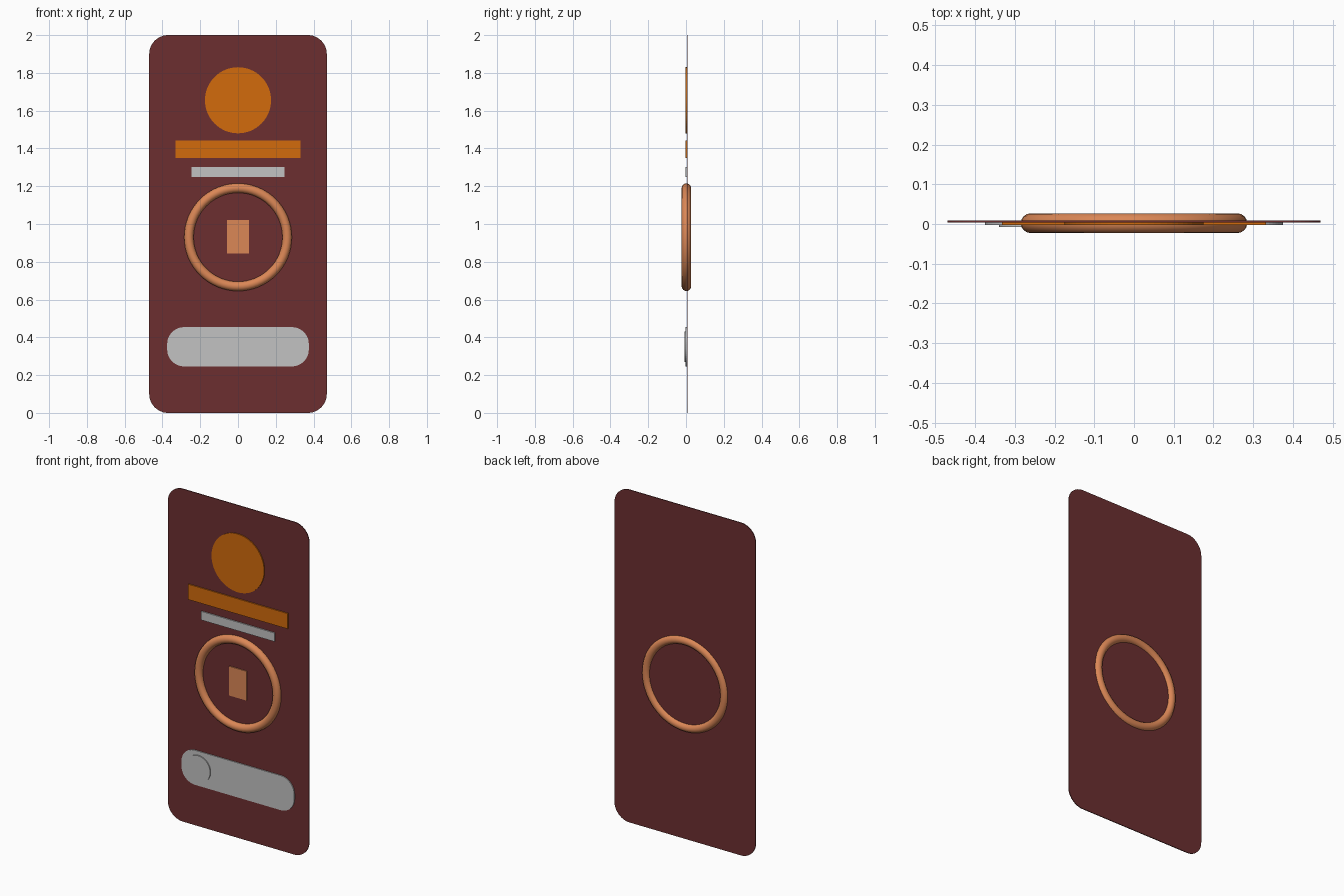
import bpy, bmesh, math

if "Cube" in bpy.data.objects:
    bpy.data.objects.remove(bpy.data.objects["Cube"])


def srgb(r, g, b):
    def lin(c):
        c /= 255
        return c / 12.92 if c <= 0.04045 else ((c + 0.055) / 1.055) ** 2.4
    return (lin(r), lin(g), lin(b), 1)


def material(name, color):
    m = bpy.data.materials.new(name)
    m.diffuse_color = srgb(*color)
    m.use_nodes = True
    m.node_tree.nodes["Principled BSDF"].inputs["Base Color"].default_value = m.diffuse_color
    return m


wine = material("wine red", (108, 47, 48))
orange = material("orange", (210, 107, 12))
copper = material("copper", (219, 135, 86))
silver = material("silver", (194, 194, 194))


def rounded_outline(cx, cz, hw, hh, r, steps):
    """Rectangle with rounded corners; a full radius gives a disc."""
    if r == 0:
        return [(cx + sx * hw, cz + sz * hh)
                for sx, sz in ((1, 1), (-1, 1), (-1, -1), (1, -1))]
    pts = []
    for i, (sx, sz) in enumerate(((1, 1), (-1, 1), (-1, -1), (1, -1))):
        for k in range(steps + 1):
            a = math.pi / 2 * (i + k / steps)
            pts.append((cx + sx * (hw - r) + r * math.cos(a),
                        cz + sz * (hh - r) + r * math.sin(a)))
    return pts


def plate(name, mat, cx, cz, hw, hh, front, back, r=0, steps=12):
    bm = bmesh.new()
    verts = [bm.verts.new((x, front, z))
             for x, z in rounded_outline(cx, cz, hw, hh, r, steps)]
    face = bm.faces.new(verts)
    ext = bmesh.ops.extrude_face_region(bm, geom=[face], use_keep_orig=True)
    for v in ext["geom"]:
        if isinstance(v, bmesh.types.BMVert):
            v.co.y = back
    bmesh.ops.remove_doubles(bm, verts=bm.verts, dist=1e-5)
    bmesh.ops.recalc_face_normals(bm, faces=bm.faces)
    me = bpy.data.meshes.new(name)
    bm.to_mesh(me)
    bm.free()
    me.materials.append(mat)
    ob = bpy.data.objects.new(name, me)
    bpy.context.collection.objects.link(ob)
    return ob


# Backing panel
plate("panel", wine, 0, 1.0, 0.47, 1.0, 0.004, 0.009, r=0.1)

# Picture disc and two title bars
plate("picture_disc", orange, 0, 1.655, 0.175, 0.175, -0.002, 0.005, r=0.175, steps=16)
plate("title_bar", orange, 0, 1.395, 0.332, 0.046, -0.003, 0.005)
plate("subtitle_bar", silver, 0, 1.275, 0.245, 0.026, -0.003, 0.005)

# Ring dial passing through the panel, with a square button inside
bpy.ops.mesh.primitive_torus_add(major_radius=0.26, minor_radius=0.025,
                                 major_segments=64, minor_segments=16,
                                 location=(0, 0.002, 0.93),
                                 rotation=(math.pi / 2, 0, 0))
ring = bpy.context.object
ring.name = "dial_ring"
ring.data.materials.append(copper)
bpy.ops.object.shade_smooth()
plate("center_button", copper, 0, 0.932, 0.058, 0.088, -0.002, 0.005)

# Slider track and its round knob
plate("slider_track", silver, 0, 0.35, 0.375, 0.104, -0.002, 0.005, r=0.09)
plate("slider_knob", silver, -0.26, 0.35, 0.08, 0.08, -0.008, -0.001, r=0.08)
